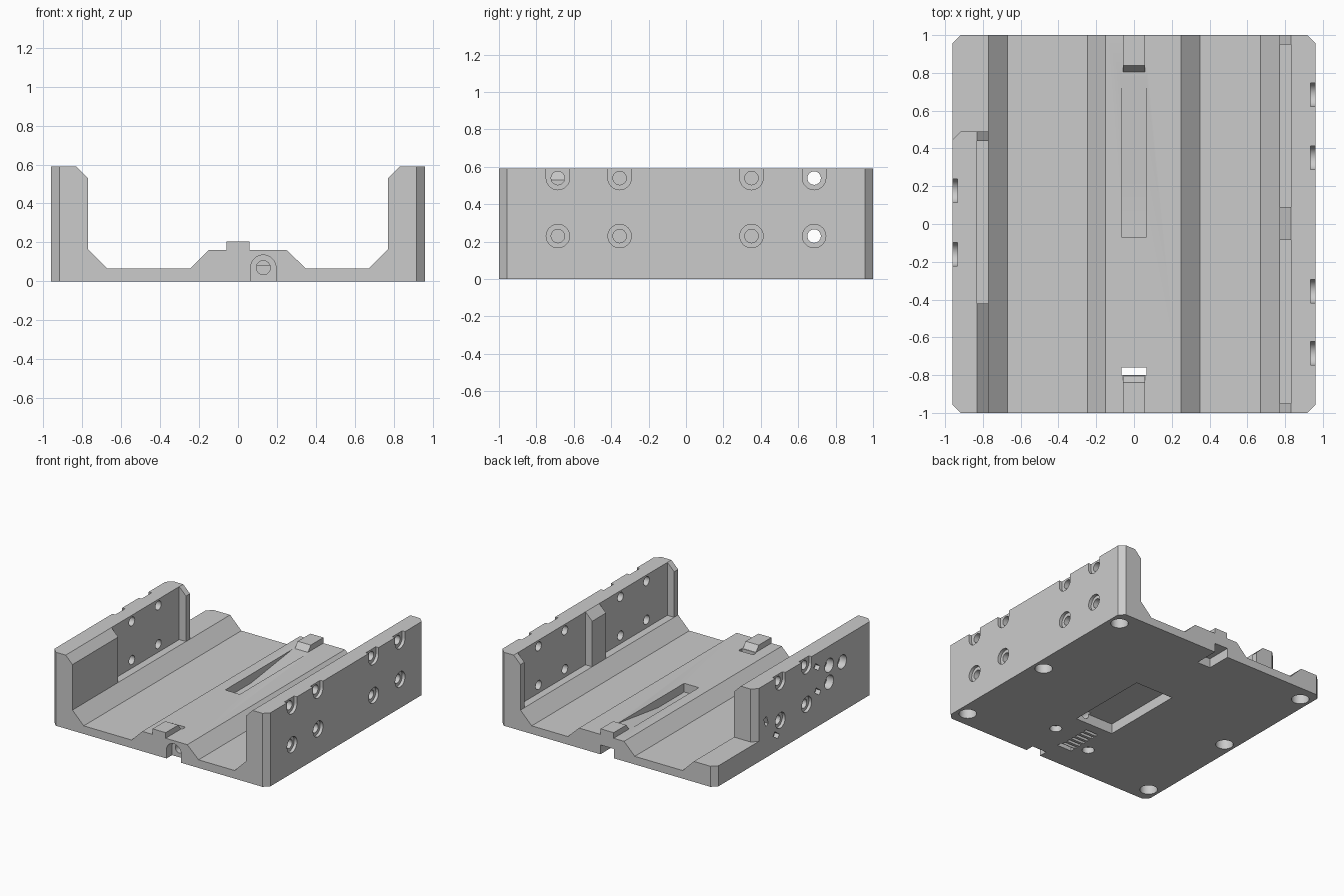
import bpy, bmesh, math
from mathutils import Matrix, Vector

old = bpy.data.objects.get("Cube")
if old:
    bpy.data.objects.remove(old, do_unlink=True)

grey = bpy.data.materials.new("light_grey")
grey.use_nodes = True
grey.diffuse_color = (0.6, 0.6, 0.6, 1)
grey.node_tree.nodes["Principled BSDF"].inputs["Base Color"].default_value = (0.6, 0.6, 0.6, 1)


def prism(bm, pts, axis, lo, hi):
    """Extrude a closed 2D outline along an axis."""
    def place(p, t):
        return {"x": (t, *p), "y": (p[0], t, p[1]), "z": (*p, t)}[axis]
    a = [bm.verts.new(place(p, lo)) for p in pts]
    b = [bm.verts.new(place(p, hi)) for p in pts]
    faces = [bm.faces.new(a), bm.faces.new(b[::-1])]
    for i in range(len(pts)):
        j = (i + 1) % len(pts)
        faces.append(bm.faces.new((a[j], a[i], b[i], b[j])))
    bmesh.ops.recalc_face_normals(bm, faces=faces)


def box(bm, x, y, z):
    prism(bm, [(x[0], y[0]), (x[1], y[0]), (x[1], y[1]), (x[0], y[1])], "z", *z)


def drill(bm, centre, r, axis, lo, hi, n=32):
    ring = [(centre[0] + r * math.cos(math.tau * i / n),
             centre[1] + r * math.sin(math.tau * i / n)) for i in range(n)]
    prism(bm, ring, axis, lo, hi)


def arch(bm, centre, r, axis, lo, hi, end, n=24):
    """Round-ended slot running up or down to height end."""
    s = -1 if end > centre[1] else 1
    pts = [(centre[0] + r * math.cos(math.pi * i / n),
            centre[1] + s * r * math.sin(math.pi * i / n)) for i in range(n + 1)]
    prism(bm, pts + [(centre[0] - r, end), (centre[0] + r, end)], axis, lo, hi)


def make(name, bm):
    me = bpy.data.meshes.new(name)
    bm.to_mesh(me)
    bm.free()
    ob = bpy.data.objects.new(name, me)
    bpy.context.collection.objects.link(ob)
    me.materials.append(grey)
    return ob


def combine(target, name, bm, op="DIFFERENCE"):
    tool = make(name, bm)
    tool.hide_render = True
    bpy.context.view_layer.objects.active = target
    mod = target.modifiers.new(name, "BOOLEAN")
    mod.operation, mod.object, mod.solver, mod.use_self = op, tool, "EXACT", True
    bpy.ops.object.modifier_apply(modifier=name)
    bpy.data.objects.remove(tool, do_unlink=True)


# Channel body: two side walls, floor and central hump
bm = bmesh.new()
wall = [(0.96, 0), (0.96, 0.59), (0.83, 0.59), (0.77, 0.53), (0.77, 0.165), (0.67, 0.065)]
hump = [(0.35, 0.065), (0.25, 0.16), (-0.15, 0.16), (-0.245, 0.065)]
prism(bm, wall + hump + [(-x, z) for x, z in wall[::-1]], "y", -1, 1)
body = make("cradle_body", bm)

# Raised hooks on both ends of the hump
bm = bmesh.new()
for s in (-1, 1):
    prism(bm, [(s, 0.12), (s, 0.205), (s * 0.84, 0.205), (s * 0.805, 0.16), (s * 0.805, 0.12)],
          "x", -0.058, 0.058)
combine(body, "hooks", bm, "UNION")

# Wall recesses and the low rear end of one wall
bm = bmesh.new()
for lo, hi in ((-0.95, -0.085), (0.09, 0.95)):
    box(bm, (0.72, 0.83), (lo, hi), (0.165, 0.7))
box(bm, (-0.83, -0.72), (-0.42, 0.44), (0.165, 0.7))
box(bm, (-1.1, -0.72), (0.49, 1.1), (0.165, 0.7))
combine(body, "wall_recesses", bm)

# Vertical corner chamfers
bm = bmesh.new()
c = 0.042
for x, y, z in ((-0.96, -1, -0.1), (0.96, -1, -0.1), (-0.96, 1, -0.1), (0.96, 1, -0.1), (-0.96, 0.49, 0.165)):
    prism(bm, [(x + c, y), (x, y + c), (x - c, y), (x, y - c)], "z", z, 0.7)
combine(body, "corner_chamfers", bm)

# Counterbored screw holes: first the wide seats, then the through holes
screws = [(1, y) for y in (-0.685, -0.355, 0.35, 0.685)] + [(-1, y) for y in (-0.16, 0.175)]
bm = bmesh.new()
for s, y in screws:
    lo, hi = sorted((s * 0.935, s * 1.05))
    arch(bm, (y, 0.54), 0.0625, "x", lo, hi, 0.7)
    drill(bm, (y, 0.23), 0.0625, "x", lo, hi)
combine(body, "screw_seats", bm)
bm = bmesh.new()
for s, y in screws:
    lo, hi = sorted((s * 0.7, s * 1.05))
    for z in (0.54, 0.23):
        drill(bm, (y, z), 0.036, "x", lo, hi)
combine(body, "screw_holes", bm)

# Blind sockets and small tilted slots on the short wall
bm = bmesh.new()
for y, z in ((-0.445, 0.30), (-0.445, 0.435), (-0.61, 0.40)):
    drill(bm, (y, z), 0.055, "x", -1.05, -0.9)
for y, z, tilt in ((-0.29, 0.48, 1), (-0.30, 0.28, 1), (0.355, 0.29, 2), (0.226, 0.13, 1)):
    turn = Matrix.Rotation(tilt * math.pi / 5, 2)
    pts = [Vector((y, z)) + turn @ Vector(p)
           for p in ((-0.035, -0.018), (0.035, -0.018), (0.035, 0.018), (-0.035, 0.018))]
    prism(bm, pts, "x", -1.05, -0.92)
combine(body, "side_sockets", bm)

# Cable groove with ramp in the hump, front slit, rear notch, front arch
bm = bmesh.new()
prism(bm, [(-0.07, 0.3), (-0.07, 0.09), (0.26, 0.09), (0.78, 0.16), (0.78, 0.3)], "x", -0.065, 0.065)
box(bm, (-0.065, 0.065), (-0.8, -0.76), (-0.1, 0.3))
box(bm, (-0.06, 0.06), (0.8, 1.1), (-0.1, 0.075))
arch(bm, (0.13, 0.07), 0.065, "y", -1.1, -0.93, -0.1)
combine(body, "cable_cuts", bm)

# Underside pocket, magnet holes, small holes and grille
bm = bmesh.new()
box(bm, (-0.13, 0.21), (-0.41, 0.28), (-0.1, 0.08))
for x in (-0.87, 0.87):
    for y in (-0.87, 0, 0.87):
        drill(bm, (x, y), 0.065, "z", -0.1, 0.1)
for x, y in ((0.233, -0.62), (-0.155, -0.71)):
    drill(bm, (x, y), 0.045, "z", -0.1, 0.05)
for i in range(6):
    y = -0.49 - i * 0.048
    box(bm, (-0.065, 0.05), (y - 0.026, y), (-0.1, 0.035))
combine(body, "underside_cuts", bm)
bm = bmesh.new()
drill(bm, (0.13, 0.07), 0.036, "y", -1.1, -0.38)
combine(body, "cable_hole", bm)

# Smooth the drilled walls, keep machined edges sharp
bpy.ops.object.select_all(action="DESELECT")
body.select_set(True)
bpy.context.view_layer.objects.active = body
bpy.ops.object.shade_smooth_by_angle(angle=math.radians(20))
